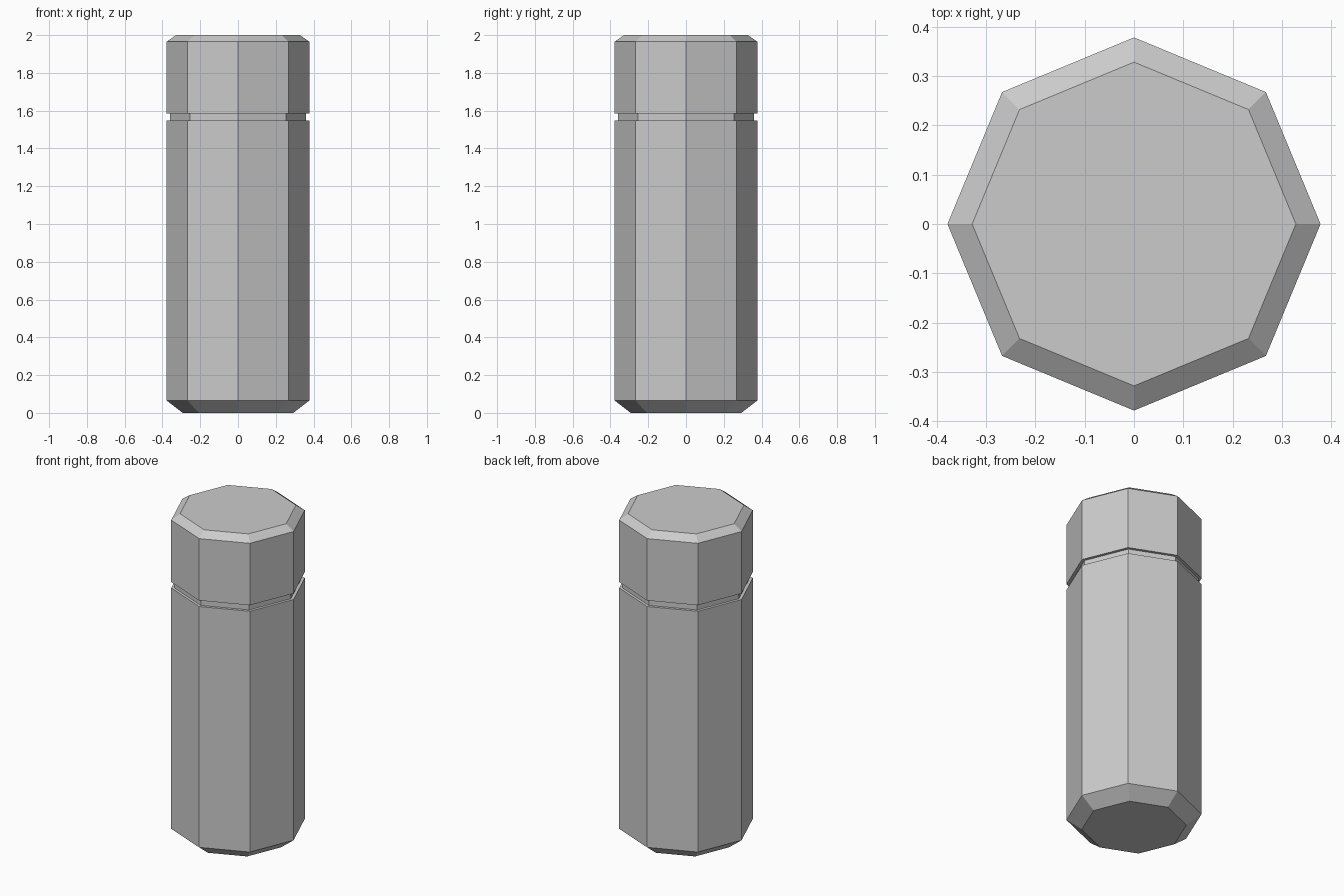
import bpy
import bmesh
import math

SIDES = 8
RADIUS = 0.378
NECK_RADIUS = 0.36

default = bpy.data.objects.get("Cube")
if default:
    bpy.data.objects.remove(default, do_unlink=True)

# Single plain grey material
grey = bpy.data.materials.new("plain grey")
grey.use_nodes = True
colour = (0.6, 0.6, 0.6, 1.0)
grey.diffuse_color = colour
grey.node_tree.nodes["Principled BSDF"].inputs["Base Color"].default_value = colour


def lathe(name, profile, close_bottom=False, close_top=False):
    """Octagonal shell from (radius, height) points listed bottom to top."""
    bm = bmesh.new()
    rings = []
    for r, z in profile:
        angles = [math.tau * i / SIDES for i in range(SIDES)]
        rings.append([bm.verts.new((r * math.cos(a), r * math.sin(a), z)) for a in angles])
    for low, high in zip(rings, rings[1:]):
        for i in range(SIDES):
            j = (i + 1) % SIDES
            bm.faces.new((low[i], low[j], high[j], high[i]))
    if close_bottom:
        bm.faces.new(rings[0][::-1])
    if close_top:
        bm.faces.new(rings[-1])
    mesh = bpy.data.meshes.new(name)
    bm.to_mesh(mesh)
    bm.free()
    mesh.materials.append(grey)
    obj = bpy.data.objects.new(name, mesh)
    bpy.context.collection.objects.link(obj)
    return obj


# Body with bevelled base and a ledge running in to the neck
lathe("body", [(0.293, 0), (RADIUS, 0.066), (RADIUS, 1.547), (NECK_RADIUS, 1.547)],
      close_bottom=True)

# Narrow groove between body and cap
lathe("neck_groove", [(NECK_RADIUS, 1.547), (NECK_RADIUS, 1.584)])

# Cap with a ledge underneath and a bevelled top
lathe("cap", [(NECK_RADIUS, 1.584), (RADIUS, 1.584), (RADIUS, 1.965), (0.328, 2)],
      close_top=True)
